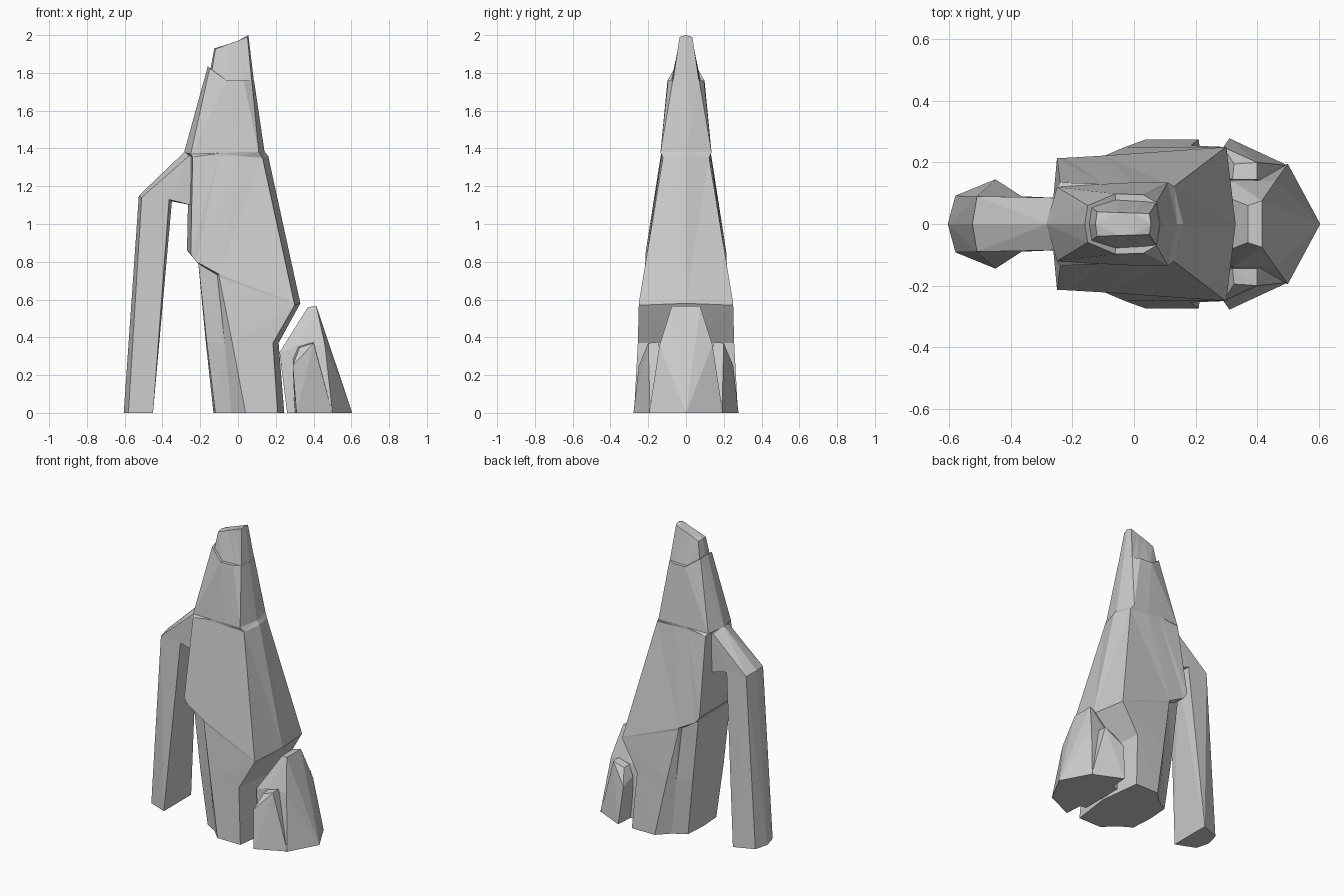
import bpy, bmesh


def finish(name, bm):
    bmesh.ops.recalc_face_normals(bm, faces=bm.faces[:])
    mesh = bpy.data.meshes.new(name)
    bm.to_mesh(mesh)
    bm.free()
    obj = bpy.data.objects.new(name, mesh)
    bpy.context.collection.objects.link(obj)
    return obj


def loft(name, half_rings):
    """Skin half cross-sections (y >= 0, first and last point on y = 0), mirrored in y."""
    bm = bmesh.new()
    rings = []
    for half in half_rings:
        full = half + [(x, -y, z) for x, y, z in half[-2:0:-1]]
        rings.append([bm.verts.new(p) for p in full])
    n = len(rings[0])
    for a, b in zip(rings, rings[1:]):
        for i in range(n):
            j = (i + 1) % n
            bm.faces.new((a[i], a[j], b[j], b[i]))
    bm.faces.new(rings[0])
    bm.faces.new(rings[-1])
    bmesh.ops.triangulate(bm, faces=[f for f in bm.faces if len(f.verts) > 3])
    return finish(name, bm)


def hull(name, points, mirrored=False, side=1):
    """Faceted shard from its corner points."""
    bm = bmesh.new()
    pts = [(x, y * side, z) for x, y, z in points]
    if mirrored:
        pts += [(x, -y, z) for x, y, z in pts if y != 0]
    bmesh.ops.convex_hull(bm, input=[bm.verts.new(p) for p in pts])
    bmesh.ops.delete(bm, geom=[v for v in bm.verts if not v.link_faces], context='VERTS')
    return finish(name, bm)


# main spire: foot, undercut, overhang, ledge, shoulder
loft("rock_spire", [
    [(-.13, 0, 0), (-.12, .15, 0), (-.035, .20, 0), (.04, .275, 0), (.21, .275, 0), (.245, 0, 0)],
    [(-.17, 0, .37), (-.165, .165, .37), (-.07, .205, .37), (-.03, .25, .37), (.185, .255, .37), (.215, 0, .37)],
    [(-.21, 0, .79), (-.21, .17, .79), (-.11, .20, .73), (-.10, .22, .72), (.30, .25, .57), (.33, 0, .58)],
    [(-.27, 0, .86), (-.25, .215, .84), (-.22, .215, .80), (-.10, .222, .735), (.298, .25, .58), (.328, 0, .59)],
    [(-.26, 0, 1.355), (-.24, .135, 1.355), (-.10, .13, 1.36), (0, .13, 1.36), (.13, .122, 1.35), (.16, 0, 1.36)],
    [(-.285, 0, 1.38), (-.25, .12, 1.37), (-.10, .13, 1.375), (0, .135, 1.38), (.11, .135, 1.38), (.14, 0, 1.385)],
    [(-.16, 0, 1.835), (-.15, .06, 1.825), (-.06, .098, 1.76), (.03, .095, 1.76), (.073, .07, 1.76), (.085, 0, 1.76)],
])

# narrow crown stone
loft("crown", [
    [(-.15, 0, 1.80), (-.14, .055, 1.80), (-.06, .08, 1.75), (.03, .075, 1.75), (.073, .07, 1.75), (.085, 0, 1.75)],
    [(-.125, 0, 1.93), (-.12, .04, 1.925), (-.05, .037, 1.953), (0, .036, 1.97), (.05, .034, 1.99), (.055, 0, 2.0)],
])

# bent side buttress
loft("side_buttress", [
    [(-.605, 0, 0), (-.58, .092, 0), (-.45, .145, 0), (-.45, 0, 0)],
    [(-.525, 0, 1.15), (-.51, .09, 1.14), (-.365, .09, 1.13), (-.35, 0, 1.12)],
    [(-.28, 0, 1.385), (-.26, .085, 1.36), (-.25, .085, 1.10), (-.25, 0, 1.10)],
    [(-.18, 0, 1.385), (-.18, .085, 1.36), (-.18, .085, 1.10), (-.18, 0, 1.10)],
])

# central small rock
hull("center_shard", [
    (.605, 0, 0), (.50, .195, 0), (.26, .15, 0),
    (.22, .12, .32), (.32, .14, .36), (.46, .14, .36), (.465, 0, .37),
    (.37, .06, .56), (.415, .075, .565)], mirrored=True)

# lower rocks on both flanks
for label, s in (("front", -1), ("back", 1)):
    hull(label + "_shard", [
        (.31, .278, 0), (.50, .19, 0), (.50, .10, 0), (.30, .12, 0),
        (.29, .25, .25), (.29, .15, .28), (.32, .145, .35), (.325, .195, .345),
        (.40, .145, .375), (.40, .20, .37)], side=s)
